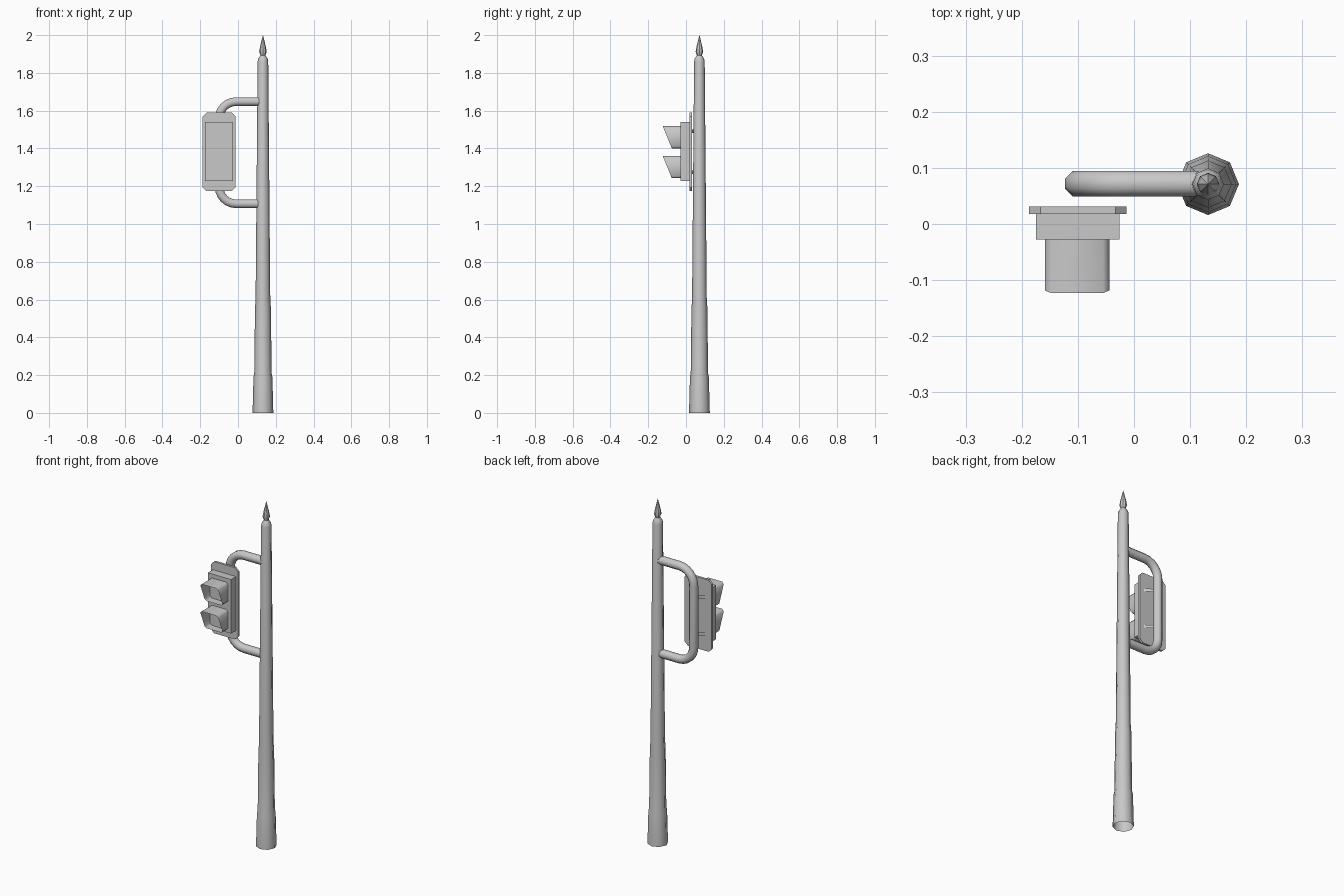
import bpy, bmesh, math

if "Cube" in bpy.data.objects:
    bpy.data.objects.remove(bpy.data.objects["Cube"])

grey = bpy.data.materials.new("light_grey")
grey.diffuse_color = (0.58, 0.58, 0.58, 1)
grey.use_nodes = True
grey.node_tree.nodes["Principled BSDF"].inputs["Base Color"].default_value = grey.diffuse_color

POLE_X, POLE_Y = 0.132, 0.071     # pole axis
SIG_X, SIG_Z = -0.10, 1.38        # signal head centre


def make(name, verts, faces, smooth=None):
    me = bpy.data.meshes.new(name)
    me.from_pydata(verts, [], faces)
    bm = bmesh.new()
    bm.from_mesh(me)
    bmesh.ops.recalc_face_normals(bm, faces=bm.faces)
    bm.to_mesh(me)
    bm.free()
    me.materials.append(grey)
    ob = bpy.data.objects.new(name, me)
    bpy.context.collection.objects.link(ob)
    if smooth:
        bpy.ops.object.select_all(action='DESELECT')
        ob.select_set(True)
        bpy.context.view_layer.objects.active = ob
        bpy.ops.object.shade_smooth_by_angle(angle=math.radians(smooth))
    return ob


def bridge(rings, n):
    """Quads joining successive closed rings of n points."""
    return [(k * n + i, k * n + (i + 1) % n, (k + 1) * n + (i + 1) % n, (k + 1) * n + i)
            for k in range(rings - 1) for i in range(n)]


def chamfered(hx, hz, c):
    """Rectangle outline in x, z with cut corners."""
    return [(hx, hz - c), (hx - c, hz), (c - hx, hz), (-hx, hz - c),
            (-hx, c - hz), (c - hx, -hz), (hx - c, -hz), (hx, c - hz)]


def lathe(name, profile, smooth):
    """Eight-sided turned shape round the pole axis, open at the bottom."""
    verts = [(POLE_X + r * math.cos(i * math.pi / 4), POLE_Y + r * math.sin(i * math.pi / 4), z)
             for r, z in profile for i in range(8)]
    faces = bridge(len(profile), 8)
    faces.append(tuple(range(len(verts) - 8, len(verts))))
    return make(name, verts, faces, smooth)


# Tapered pole with thicker base sleeves
lathe("pole", [(0.055, 0), (0.050, 0.19), (0.046, 0.21), (0.042, 0.56), (0.039, 0.59),
               (0.028, 1.86), (0.025, 1.875), (0.013, 1.893)], 50)

# Pointed finial
lathe("finial", [(0.012, 1.89), (0.020, 1.912), (0.015, 1.94), (0.0006, 2.0)], 40)

# C-shaped pipe arm: path in the x-z plane with two rounded bends
R, TOP, LOW, PIPE = 0.09, 1.648, 1.107, 0.0245
path = [(0.125, TOP, math.pi / 2)]
for k in range(7):
    a = math.pi / 2 * (1 + k / 6)
    path.append((SIG_X + R + R * math.cos(a), TOP - R + R * math.sin(a), a))
for k in range(7):
    a = math.pi + math.pi / 2 * k / 6
    path.append((SIG_X + R + R * math.cos(a), LOW + R + R * math.sin(a), a))
path.append((0.125, LOW, 3 * math.pi / 2))
verts = []
for x, z, a in path:
    for i in range(8):
        t = math.pi / 8 + i * math.pi / 4
        out, side = PIPE * math.cos(t), PIPE * math.sin(t)
        verts.append((x + out * math.cos(a), POLE_Y + 0.001 + side, z + out * math.sin(a)))
faces = bridge(len(path), 8)
faces += [tuple(range(8)), tuple(range(len(verts) - 8, len(verts)))]
make("pipe_arm", verts, faces, 50)

# Backing plate with cut corners
outline = chamfered(0.087, 0.208, 0.02)
verts = [(SIG_X + x, y, SIG_Z + 0.002 + z) for y in (0.018, 0.031) for x, z in outline]
make("backing_plate", verts, bridge(2, 8) + [tuple(range(8)), tuple(range(8, 16))])

# Signal housing
box = [(0.0745, 0.157), (-0.0745, 0.157), (-0.0745, -0.157), (0.0745, -0.157)]
verts = [(SIG_X + x, y, SIG_Z + 0.004 + z) for y in (-0.028, 0.018) for x, z in box]
make("signal_housing", verts, bridge(2, 4) + [(0, 1, 2, 3), (4, 5, 6, 7)])

for label, zc, zb in (("upper", 1.459, 1.49), ("lower", 1.301, 1.274)):
    # Thin open visor with a slanted mouth
    hood = chamfered(0.0575, 0.0585, 0.011)
    verts = [(SIG_X - 0.0015 + x, -0.028, zc + z) for x, z in hood]
    verts += [(SIG_X - 0.0015 + x, -0.099 - 0.024 * z / 0.0585, zc + z) for x, z in hood]
    make(label + "_visor", verts, bridge(2, 8), 50)

    # V-shaped strap from the pipe to the backing plate
    verts = [(SIG_X + dx, y, zb + dz) for dz in (-0.009, 0.009)
             for dx, y in ((-0.06, 0.031), (0, 0.07), (0.06, 0.031))]
    make(label + "_strap", verts, [(0, 1, 4, 3), (1, 2, 5, 4)])
